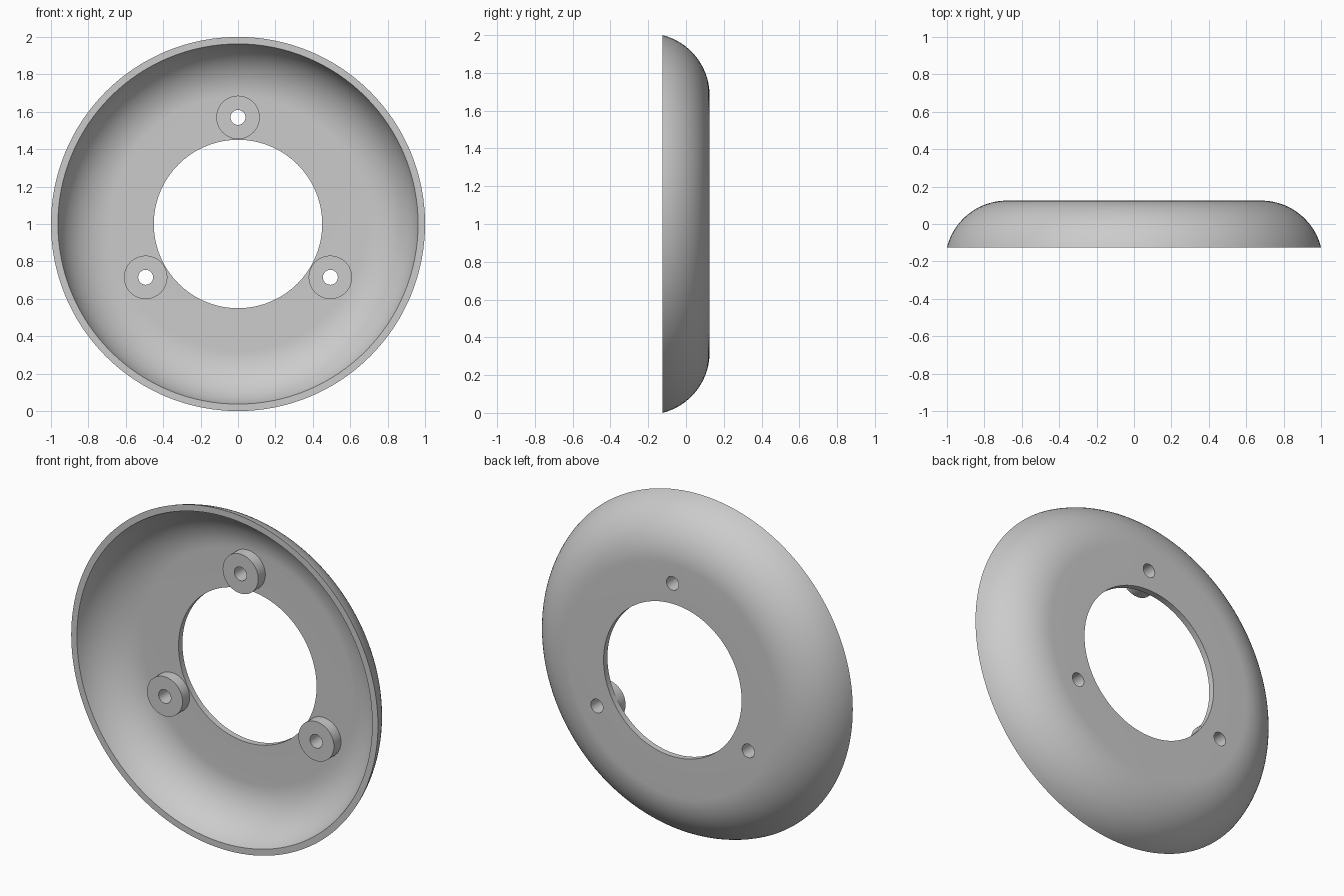
import bpy
import bmesh
from math import sin, cos, pi, radians, asin
from mathutils import Matrix, Vector

if "Cube" in bpy.data.objects:
    bpy.data.objects.remove(bpy.data.objects["Cube"])

grey = bpy.data.materials.new("plain grey")
grey.use_nodes = True
colour = (0.6, 0.6, 0.6, 1)
grey.diffuse_color = colour
grey.node_tree.nodes["Principled BSDF"].inputs["Base Color"].default_value = colour

FRONT, BACK = -0.125, 0.125
FLAT_R, HOLE_R = 0.68, 0.45          # edge of the flat disc, central opening
ARC_R, WALL = 0.33, 0.036
ARC_Y = BACK - ARC_R                 # centre of the rounded edge
FLOOR = BACK - WALL                  # inside face of the flat disc
BOSS_RING, BOSS_R, SCREW_R, BOSS_FRONT = 0.57, 0.116, 0.04, 0.023


def lathe(name, profile, centre, steps):
    """Turn a closed (radius, y) profile around the y direction through centre."""
    bm = bmesh.new()
    verts = [bm.verts.new((r, y, 0)) for r, y in profile]
    edges = [bm.edges.new((v, verts[i - 1])) for i, v in enumerate(verts)]
    bmesh.ops.spin(bm, geom=verts + edges, cent=(0, 0, 0), axis=(0, 1, 0),
                   angle=2 * pi, steps=steps)
    bmesh.ops.remove_doubles(bm, verts=bm.verts, dist=1e-5)
    bmesh.ops.recalc_face_normals(bm, faces=bm.faces)
    mesh = bpy.data.meshes.new(name)
    bm.to_mesh(mesh)
    bm.free()
    obj = bpy.data.objects.new(name, mesh)
    obj.location = centre
    mesh.materials.append(grey)
    bpy.context.collection.objects.link(obj)
    return obj


def activate(obj):
    bpy.ops.object.select_all(action='DESELECT')
    obj.select_set(True)
    bpy.context.view_layer.objects.active = obj


def edge_arc(radius, count=20):
    """Rounded edge from the front rim to the flat disc."""
    start = asin((FRONT - ARC_Y) / radius)
    angles = [start + (pi / 2 - start) * i / count for i in range(count + 1)]
    return [(FLAT_R + radius * cos(a), ARC_Y + radius * sin(a)) for a in angles]


# Dished ring with a constant wall thickness
outer = edge_arc(ARC_R)
inner = edge_arc(ARC_R - WALL)
profile = outer + [(HOLE_R, BACK), (HOLE_R, FLOOR)] + inner[::-1]
shell = lathe("dished_ring", profile, (0, 0, 1), 128)
parts = [shell]

# Three screw bosses, each with a hole through the ring
for name, angle in (("top", 90), ("right", 210), ("left", 330)):
    a = radians(angle)
    centre = Vector((BOSS_RING * cos(a), 0, 1 + BOSS_RING * sin(a)))
    parts.append(lathe(name + "_boss",
                       [(SCREW_R, BOSS_FRONT), (BOSS_R, BOSS_FRONT),
                        (BOSS_R, FLOOR), (SCREW_R, FLOOR)], centre, 48))

    bm = bmesh.new()
    bmesh.ops.create_cone(bm, cap_ends=True, segments=48, radius1=SCREW_R,
                          radius2=SCREW_R, depth=0.4,
                          matrix=Matrix.Rotation(pi / 2, 4, 'X'))
    mesh = bpy.data.meshes.new("screw_cutter")
    bm.to_mesh(mesh)
    bm.free()
    mesh.materials.append(grey)
    cutter = bpy.data.objects.new("screw_cutter", mesh)
    cutter.location = centre
    cutter.hide_render = True
    bpy.context.collection.objects.link(cutter)
    bpy.context.view_layer.update()
    activate(shell)
    cut = shell.modifiers.new("screw_hole", 'BOOLEAN')
    cut.operation, cut.solver, cut.object = 'DIFFERENCE', 'EXACT', cutter
    bpy.ops.object.modifier_apply(modifier=cut.name)
    bpy.data.objects.remove(cutter)

# Smooth curves, crisp edges
for part in parts:
    activate(part)
    bpy.ops.object.shade_smooth_by_angle(angle=radians(30))
